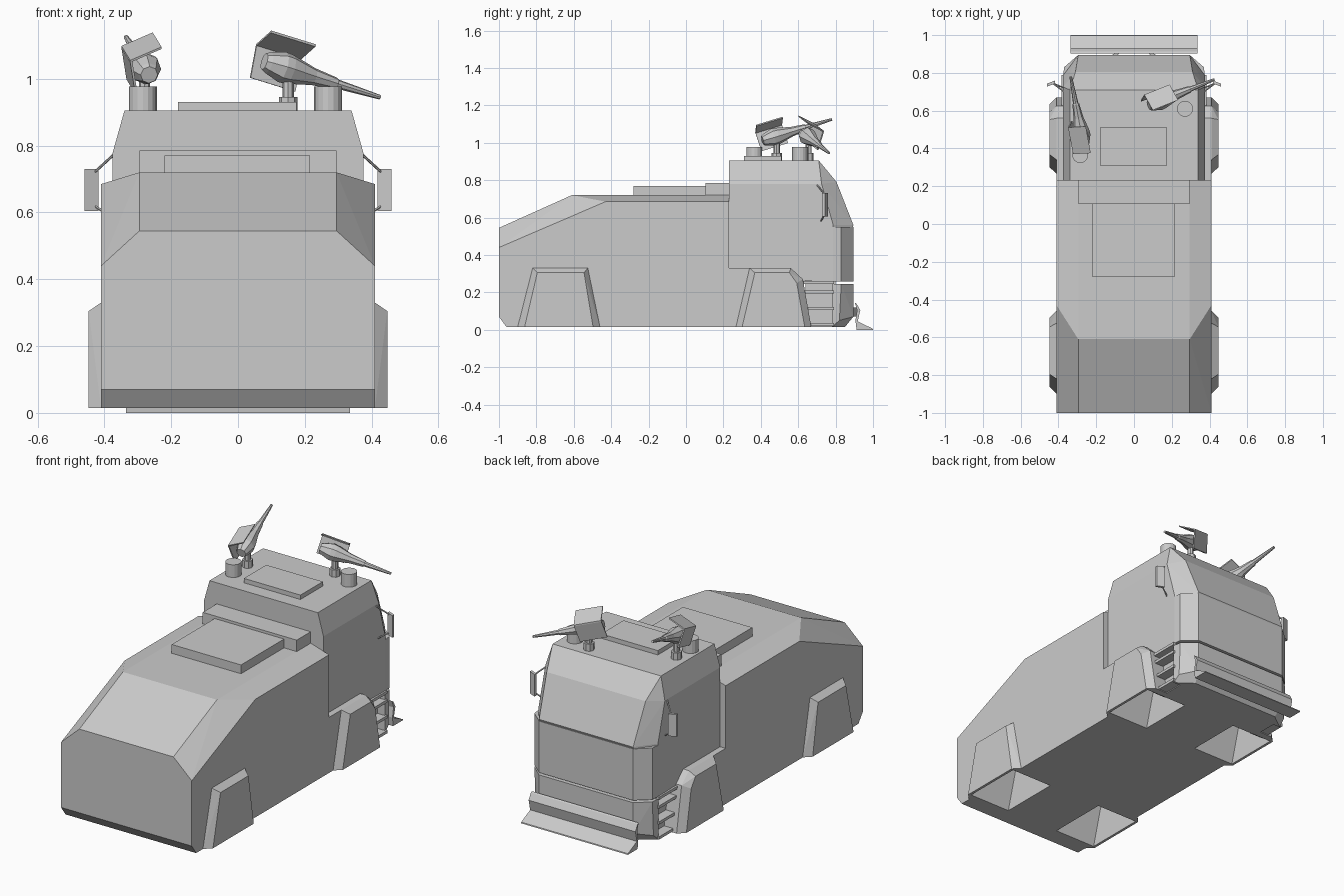
import bpy, bmesh, math
from mathutils import Vector, Matrix

if "Cube" in bpy.data.objects:
    bpy.data.objects.remove(bpy.data.objects["Cube"])


def finish(name, bm, mat=None):
    if mat:
        bm.transform(mat)
    bmesh.ops.recalc_face_normals(bm, faces=bm.faces)
    me = bpy.data.meshes.new(name)
    bm.to_mesh(me)
    bm.free()
    ob = bpy.data.objects.new(name, me)
    bpy.context.collection.objects.link(ob)
    return ob


def hull(name, pts, sym=False, mat=None):
    """Convex solid round the points, optionally mirrored across x = 0."""
    pts = list(pts) + ([(-x, y, z) for x, y, z in pts] if sym else [])
    bm = bmesh.new()
    vs = [bm.verts.new(p) for p in pts]
    bmesh.ops.convex_hull(bm, input=vs)
    bmesh.ops.dissolve_limit(bm, angle_limit=0.01, verts=bm.verts, edges=bm.edges)
    return finish(name, bm, mat)


def box(name, x0, x1, y0, y1, z0, z1):
    return hull(name, [(x, y, z) for x in (x0, x1) for y in (y0, y1) for z in (z0, z1)])


def prism(name, yz, x0, x1):
    """Extrude a (y, z) outline along x."""
    bm = bmesh.new()
    f = bm.faces.new([bm.verts.new((x0, y, z)) for y, z in yz])
    r = bmesh.ops.extrude_face_region(bm, geom=[f])
    for v in r['geom']:
        if isinstance(v, bmesh.types.BMVert):
            v.co.x = x1
    return finish(name, bm)


def lathe(name, stations, n, mat):
    """Solid of revolution along local x from (x, radius) stations."""
    bm = bmesh.new()
    rings = [[bm.verts.new((x, r * math.cos(2 * math.pi * i / n), r * math.sin(2 * math.pi * i / n)))
              for i in range(n)] for x, r in stations]
    for a, b in zip(rings, rings[1:]):
        for i in range(n):
            bm.faces.new((a[i], a[(i + 1) % n], b[(i + 1) % n], b[i]))
    bm.faces.new(rings[0])
    bm.faces.new(rings[-1])
    return finish(name, bm, mat)


def aim(a, b):
    d = Vector(b) - Vector(a)
    return Matrix.Translation(a) @ d.to_track_quat('X', 'Z').to_matrix().to_4x4(), d.length


def rod(name, a, b, r, n=8):
    m, length = aim(a, b)
    return lathe(name, [(0, r), (length, r)], n, m)


# Rear hull with chamfered shoulders and sloping tail
body = hull('rear_body', [
    (.41, -1, .07), (.41, -1, .44), (.295, -1, .545), (.41, -.96, .015),
    (.41, -.43, .685), (.295, -.61, .72),
    (.41, .23, .015), (.41, .23, .685), (.295, .23, .72)], sym=True)

# Lower body below the cab, following the front wheel arch
front_arch = [(.267, .015), (.34, .33), (.56, .33), (.625, .27), (.67, .015)]
lower = prism('lower_body', [(.22, .015), (.22, .33)] + front_arch[2:], -.41, .41)
box('underbody', -.33, .33, .64, .80, .015, .28)

# Cab shell with sloping windscreen and chamfered corners
hull('cab', [
    (.375, .23, .27), (.375, .23, .78), (.34, .23, .905),
    (.34, .71, .905), (.375, .725, .78), (.31, .805, .79),
    (.295, .895, .56), (.375, .787, .56), (.375, .787, .26)], sym=True)
# Front panel and bumper, separated by narrow gaps
hull('front_panel', [(x, y, z) for x, y in ((.375, .787), (.295, .895), (.37, .83))
                     for z in (.258, .55)], sym=True)
hull('bumper', [
    (.375, .78, .245), (.37, .83, .245), (.295, .895, .245), (.375, .78, .015),
    (.37, .82, .05), (.295, .895, .07), (.28, .85, .015)], sym=True)

# Roof and deck hatches
box('cab_hatch', -.18, .175, .31, .51, .90, .93)
box('deck_step', -.295, .295, .105, .235, .71, .785)
box('deck_hatch', -.22, .215, -.28, .11, .71, .77)
rod('roof_vent', (.27, .61, .90), (.27, .61, .977), .042, 16)
rod('roof_vent', (-.285, .365, .90), (-.285, .365, .977), .042, 16)

# Wheel arches: outer outline at the body side, inner outline on the raised face
rear_arch = [(-.90, .015), (-.82, .33), (-.525, .33), (-.46, .015)]
rear_face = [(-.863, .015), (-.795, .305), (-.545, .305), (-.497, .015)]
front_face = [(.30, .015), (.368, .305), (.553, .305), (.592, .25), (.635, .015)]
targets = {'rear': [body], 'front': [body, lower]}
for s, side in ((1, 'right'), (-1, 'left')):
    for end, outer, face in (('rear', rear_arch, rear_face), ('front', front_arch, front_face)):
        fender = hull(f'{end}_{side}_fender',
                      [(s * .36, y, z) for y, z in outer] + [(s * .41, y, z) for y, z in outer]
                      + [(s * .447, y, z) for y, z in face])
        # Open wheel well cut from below
        y0, y1 = face[0][0] + .006, face[-1][0] - .006
        well = hull('well_cutter', [(s * x, y, z) for x in (.17, .432) for y, z in (
            (y0 - .01, -.03), (y1 + .01, -.03), (y0 + .07, .26), (y1 - .05, .26))])
        well.hide_render = True
        well.hide_viewport = True
        for ob in targets[end] + [fender]:
            m = ob.modifiers.new('wheel_well', 'BOOLEAN')
            m.operation = 'DIFFERENCE'
            m.object = well

    # Cab access steps
    for z in (.02, .105, .195, .245):
        box(f'{side}_step', *sorted((s * .30, s * .385)), .62, .79, z, z + .016)

    # Wing mirror on two arms
    hull(f'{side}_mirror', [(s * (x), y + d, z) for x, y in ((.418, .752), (.46, .735))
                            for d in (-.008, .008) for z in (.605, .73)])
    rod(f'{side}_mirror_arm', (s * .37, .70, .775), (s * .43, .745, .72), .004, 6)
    rod(f'{side}_mirror_arm', (s * .37, .72, .58), (s * .43, .745, .62), .004, 6)

    # Blade bracket
    hull(f'{side}_blade_bracket', [(s * x, y, z) for x, y in (
        (.06, .915), (.085, .915), (.11, .88), (.14, .88)) for z in (.07, .12)])

# Front blade
prism('front_blade', [
    (.903, .145), (.912, .14), (.932, .105), (.918, .045), (.998, .006),
    (1.0, 0), (.912, 0), (.906, .05), (.915, .105)], -.335, .335)


# Roof cannons: post, turned barrel and a two-plate shield
def cannon(name, pivot, tip):
    x, y, z = pivot
    rod(name + '_base', (x, y, .90), (x, y, .945), .028)
    rod(name + '_post', (x, y, .94), (x, y, z), .017)
    m, length = aim(pivot, tip)
    lathe(name + '_barrel', [
        (-.08, .026), (-.065, .033), (-.02, .047), (.005, .045), (.085, .026),
        (.16, .018), (.165, .014), (.23, .011), (length, .007)], 8, m)
    hull(name + '_side_shield', [(u, v + d, w) for u in (-.095, .055) for d in (0, .007)
                                 for v, w in ((.035, -.055), (.056, .045))], mat=m)
    hull(name + '_top_shield', [(u, v, w + d) for u in (-.095, .055) for d in (0, .007)
                                for v, w in ((.063, .043), (-.03, .085))], mat=m)


cannon('right_cannon', (.15, .655, 1.03), (.425, .765, .945))
cannon('left_cannon', (-.28, .485, 1.035), (-.335, .78, 1.125))
